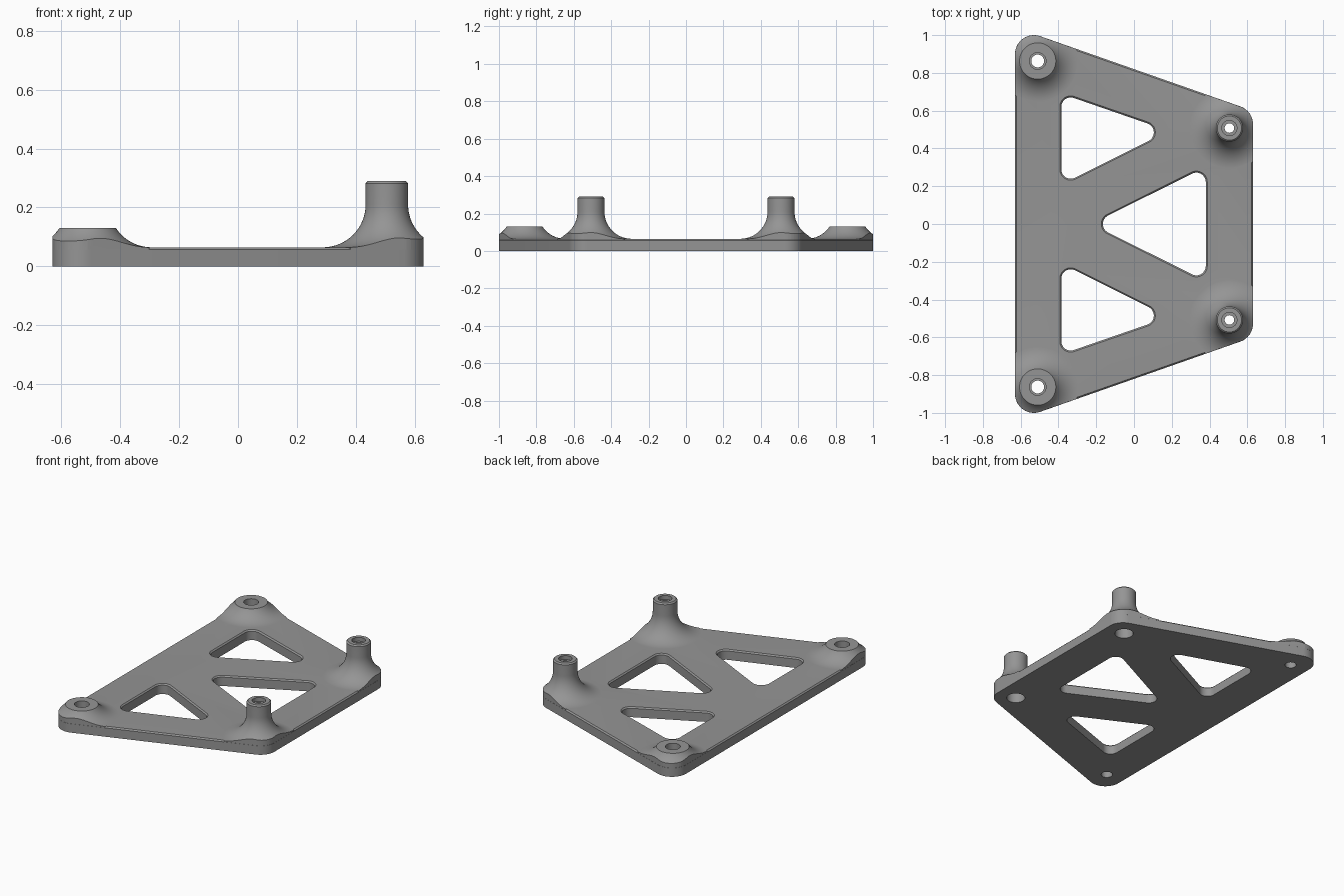
import bpy, bmesh, math
from mathutils import Vector

if "Cube" in bpy.data.objects:
    bpy.data.objects.remove(bpy.data.objects["Cube"])

grey = bpy.data.materials.new("matte grey")
grey.diffuse_color = (0.30, 0.30, 0.30, 1)
grey.use_nodes = True
grey.node_tree.nodes["Principled BSDF"].inputs["Base Color"].default_value = grey.diffuse_color


def rounded(centres, r):
    """Outline around counter-clockwise corner centres, rounded by radius r."""
    n = len(centres)
    if n == 1:
        c = centres[0]
        return [(c[0] + r * math.cos(math.tau * i / 64),
                 c[1] + r * math.sin(math.tau * i / 64)) for i in range(64)]
    pts = []
    for i, c in enumerate(centres):
        p, q = centres[i - 1], centres[(i + 1) % n]
        a0 = math.atan2(c[1] - p[1], c[0] - p[0]) - math.pi / 2
        a1 = math.atan2(q[1] - c[1], q[0] - c[0]) - math.pi / 2
        sweep = (a1 - a0) % math.tau
        for k in range(15):
            a = a0 + sweep * k / 14
            pts.append((c[0] + r * math.cos(a), c[1] + r * math.sin(a)))
    return pts


def loft(name, centres, rings):
    """Closed solid from (radius, z) rings around the given centres."""
    bm = bmesh.new()
    loops = [[bm.verts.new((x, y, z)) for x, y in rounded(centres, r)]
             for r, z in rings]
    n = len(loops[0])
    for a, b in zip(loops, loops[1:]):
        for i in range(n):
            j = (i + 1) % n
            bm.faces.new((a[i], a[j], b[j], b[i]))
    bm.faces.new(loops[0][::-1])
    bm.faces.new(loops[-1])
    me = bpy.data.meshes.new(name)
    bm.to_mesh(me)
    bm.free()
    me.materials.append(grey)
    ob = bpy.data.objects.new(name, me)
    bpy.context.collection.objects.link(ob)
    return ob


def combine(ob, other, op, keep=False):
    mod = ob.modifiers.new("cut", 'BOOLEAN')
    mod.object, mod.operation, mod.solver = other, op, 'EXACT'
    bpy.context.view_layer.objects.active = ob
    bpy.ops.object.modifier_apply(modifier=mod.name)
    if not keep:
        bpy.data.objects.remove(other)


T = 0.065          # plate thickness
CH = 0.008         # edge chamfer
FR = 0.145         # fillet radius at the boss foot
FOOT = 0.217       # radius where the fillet meets the plate

# base plate with rounded corners and chamfered top edge
outline = [(-0.53, -0.9), (0.53, -0.528), (0.53, 0.528), (-0.53, 0.9)]
plate = loft("mounting_plate", outline, [(0.1, 0), (0.1, T - CH), (0.1 - CH, T)])
clip = loft("outline_clip", outline, [(0.0996, -0.1), (0.0996, 0.5)])
clip.hide_render = True


def flare(z_top):
    """Concave fillet rings from the plate up to z_top."""
    end = math.asin(max(0.0, (T + FR - z_top) / FR))
    rings = [(FOOT, 0.02), (FOOT, T - 0.0004)]
    for k in range(1, 17):
        a = math.pi / 2 + (end - math.pi / 2) * k / 16
        rings.append((FOOT - FR * math.cos(a), T + FR - FR * math.sin(a)))
    return rings


# low bosses on the left, tall posts on the right
for s in (-1, 1):
    low = [(-0.51, 0.863 * s)]
    tall = [(0.505, 0.508 * s)]
    low_rings = flare(0.13)
    tall_rings = flare(T + FR) + [(0.072, 0.29 - CH), (0.072 - CH, 0.29)]
    for name, c, rings in (("low_boss", low, low_rings),
                           ("tall_post", tall, tall_rings)):
        boss = loft(name, c, rings)
        combine(boss, clip, 'INTERSECT', keep=True)
        combine(plate, boss, 'UNION')
    # stepped screw holes
    combine(plate, loft("low_hole", low, [
        (0.034, -0.1), (0.034, 0.07), (0.044, 0.07), (0.044, 0.2)]), 'DIFFERENCE')
    combine(plate, loft("post_hole", tall, [
        (0.055, -0.1), (0.055, 0.12), (0.025, 0.12), (0.025, 0.265),
        (0.04, 0.265), (0.04, 0.4)]), 'DIFFERENCE')
bpy.data.objects.remove(clip)

# rounded triangular windows with chamfered upper rims
windows = [
    [(-0.335, 0.29), (0.055, 0.485), (-0.335, 0.62)],
    [(-0.335, -0.62), (0.055, -0.485), (-0.335, -0.29)],
    [(-0.115, 0), (0.33, -0.222), (0.33, 0.222)],
]
for w in windows:
    cutter = loft("window", w, [(0.05, -0.1), (0.05, T - CH),
                                (0.05 + 2 * CH, T + CH)])
    combine(plate, cutter, 'DIFFERENCE')

# smooth curved surfaces, keep edges sharp
bpy.ops.object.select_all(action='DESELECT')
plate.select_set(True)
bpy.context.view_layer.objects.active = plate
bpy.ops.object.shade_smooth_by_angle(angle=math.radians(30))
